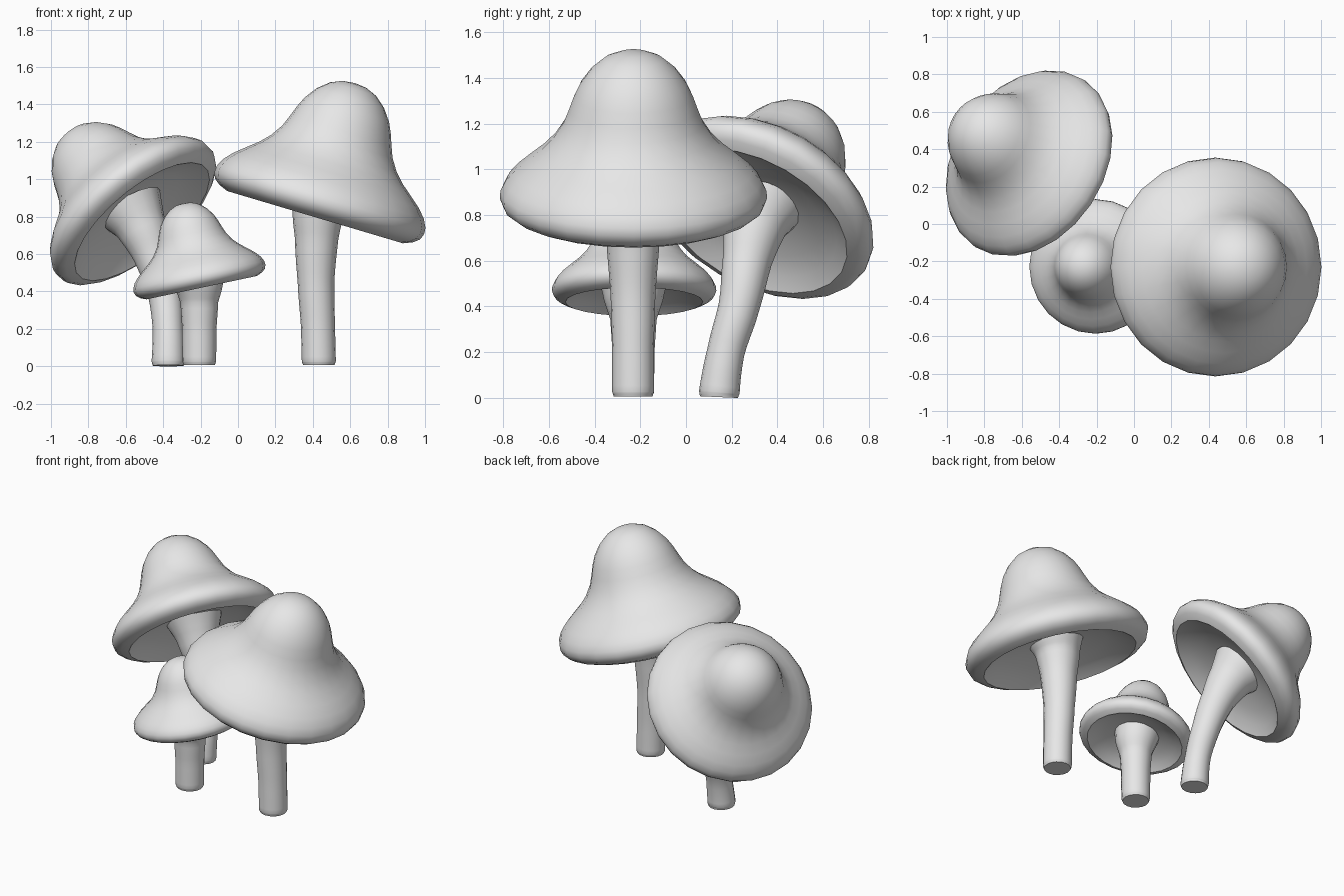
import bpy
import bmesh
from math import tau
from mathutils import Vector, Matrix

if "Cube" in bpy.data.objects:
    bpy.data.objects.remove(bpy.data.objects["Cube"], do_unlink=True)

grey = bpy.data.materials.new("pale_grey")
grey.use_nodes = True
grey.diffuse_color = (0.8, 0.8, 0.8, 1)
grey.node_tree.nodes["Principled BSDF"].inputs["Base Color"].default_value = (0.8, 0.8, 0.8, 1)

# Bell cap section (radius, height): dome, flared brim, rolled rim, shallow hollow underside
CAP = [(0, .737), (.065, .73), (.128, .704), (.187, .655), (.234, .592), (.261, .535),
       (.283, .475), (.307, .415), (.35, .35), (.40, .298), (.46, .25), (.52, .2),
       (.56, .155), (.582, .112), (.585, .078), (.572, .045), (.54, .02), (.49, 0),
       (.42, .045), (.32, .08), (.18, .11), (0, .125)]


def smooth(obj, angle):
    bpy.ops.object.select_all(action='DESELECT')
    obj.select_set(True)
    bpy.context.view_layer.objects.active = obj
    bpy.ops.object.shade_smooth_by_angle(angle=angle)


def make_cap(name, centre, axis, width, height):
    """Lathe the cap section and lean it along the axis."""
    bm = bmesh.new()
    verts = [bm.verts.new((r * width, 0, h * height)) for r, h in CAP]
    edges = [bm.edges.new(pair) for pair in zip(verts, verts[1:])]
    bmesh.ops.spin(bm, geom=verts + edges, axis=(0, 0, 1), cent=(0, 0, 0),
                   angle=tau, steps=24, use_duplicate=False)
    bmesh.ops.remove_doubles(bm, verts=bm.verts, dist=0.0005)
    bmesh.ops.recalc_face_normals(bm, faces=bm.faces)
    turn = Vector(axis).to_track_quat('Z', 'Y').to_matrix().to_4x4()
    bm.transform(Matrix.Translation(centre) @ turn)
    mesh = bpy.data.meshes.new(name)
    bm.to_mesh(mesh)
    bm.free()
    mesh.materials.append(grey)
    obj = bpy.data.objects.new(name, mesh)
    bpy.context.collection.objects.link(obj)
    smooth(obj, 0.85)


def make_stem(name, path):
    """Sweep a round section of changing radius along (x, y, z, radius) points."""
    curve = bpy.data.curves.new(name, 'CURVE')
    curve.dimensions = '3D'
    curve.bevel_depth = 1
    curve.bevel_resolution = 6
    curve.resolution_u = 5
    curve.use_fill_caps = True
    spline = curve.splines.new('BEZIER')
    spline.bezier_points.add(len(path) - 1)
    for point, (x, y, z, radius) in zip(spline.bezier_points, path):
        point.co = (x, y, z)
        point.radius = radius
        point.handle_left_type = point.handle_right_type = 'AUTO'
    curve.materials.append(grey)
    obj = bpy.data.objects.new(name, curve)
    bpy.context.collection.objects.link(obj)
    bpy.ops.object.select_all(action='DESELECT')
    obj.select_set(True)
    bpy.context.view_layer.objects.active = obj
    bpy.ops.object.convert(target='MESH')
    smooth(bpy.context.object, 0.85)


# Tall mushroom
make_cap("tall_cap", (.412, -.23, .797), (.285, 0, .958), 1, 1.015)
make_stem("tall_stem", [(.432, -.232, .006, .084), (.432, -.232, .025, .091), (.427, -.232, .22, .091),
                        (.417, -.232, .45, .098), (.42, -.232, .68, .116),
                        (.43, -.231, .83, .14), (.45, -.23, .93, .18)])

# Small mushroom
make_cap("small_cap", (-.195, -.227, .42), (-.207, 0, .978), .615, .627)
make_stem("small_stem", [(-.207, -.23, .006, .083), (-.207, -.23, .025, .09), (-.207, -.23, .2, .092),
                         (-.207, -.23, .34, .101), (-.21, -.23, .43, .13), (-.22, -.23, .5, .145)])

# Leaning mushroom
make_cap("leaning_cap", (-.513, .294, .773), (-.59, .39, .707), .912, .89)
make_stem("leaning_stem", [(-.373, .145, .003, .083), (-.373, .146, .025, .089), (-.374, .174, .2, .082),
                           (-.395, .232, .4, .09), (-.455, .268, .6, .108),
                           (-.52, .302, .75, .138), (-.58, .34, .855, .185)])
